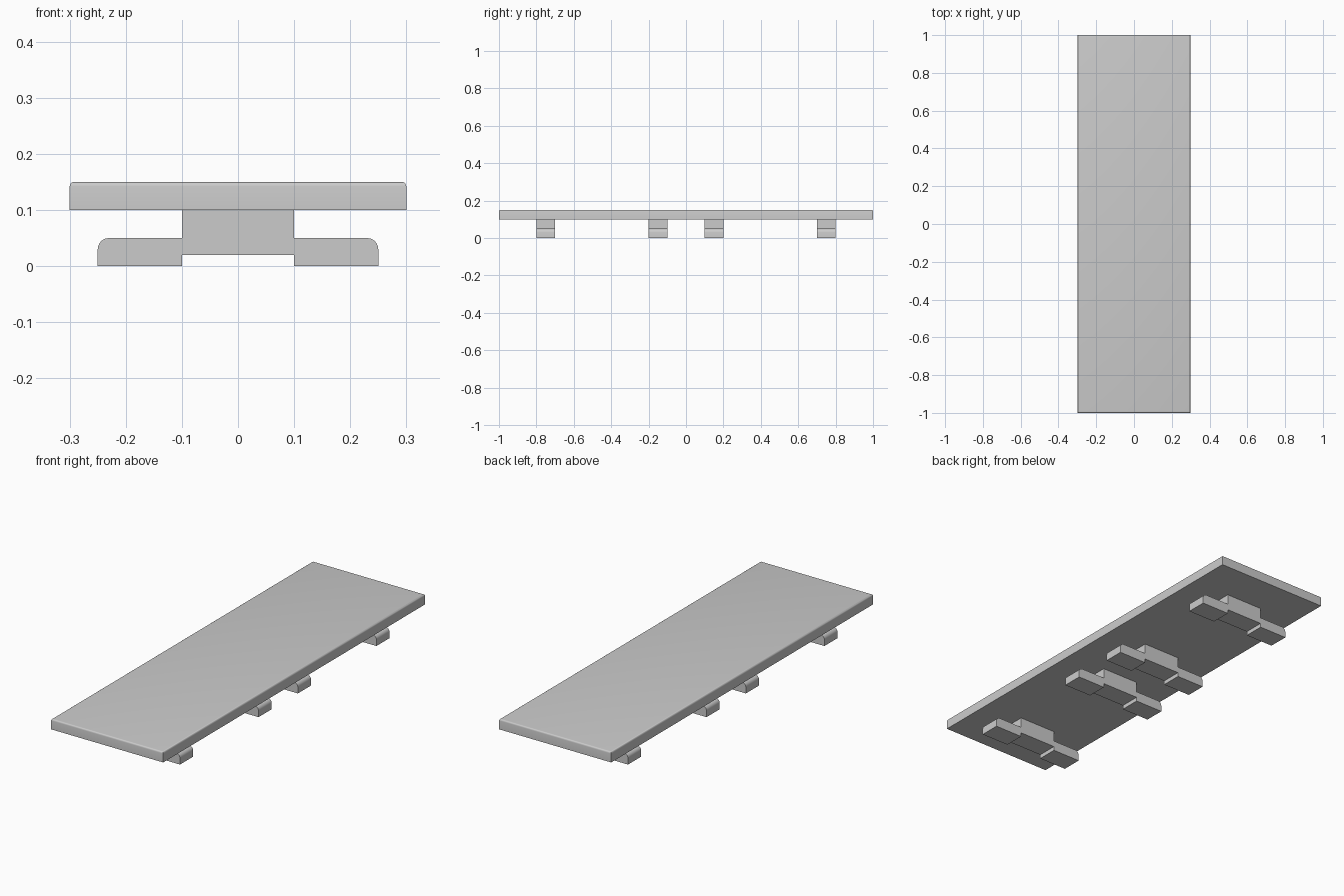
import bpy
import bmesh
from math import sin, cos, pi

cube = bpy.data.objects.get("Cube")
if cube:
    bpy.data.objects.remove(cube, do_unlink=True)

# Single plain grey
grey = bpy.data.materials.new("light grey")
grey.use_nodes = True
colour = (0.6, 0.6, 0.6, 1)
grey.diffuse_color = colour
grey.node_tree.nodes["Principled BSDF"].inputs["Base Color"].default_value = colour


def add_object(name, bm):
    bmesh.ops.recalc_face_normals(bm, faces=bm.faces)
    mesh = bpy.data.meshes.new(name)
    bm.to_mesh(mesh)
    bm.free()
    mesh.materials.append(grey)
    obj = bpy.data.objects.new(name, mesh)
    bpy.context.collection.objects.link(obj)
    bpy.ops.object.select_all(action='DESELECT')
    obj.select_set(True)
    bpy.context.view_layer.objects.active = obj
    bpy.ops.object.shade_smooth_by_angle(angle=pi / 6)
    return obj


# Deck: flat board with softened top edges
bm = bmesh.new()
bmesh.ops.create_cube(bm, size=1)
for v in bm.verts:
    v.co.x *= 0.6
    v.co.y *= 2
    v.co.z = 0.125 + v.co.z * 0.05
top_edges = [e for e in bm.edges if all(v.co.z > 0.14 for v in e.verts)]
bmesh.ops.bevel(bm, geom=top_edges, offset=0.008, segments=4, profile=0.5,
                affect='EDGES')
add_object("deck", bm)

# Bracket outline: central stem, rounded toes, recessed underside
RADIUS = 0.02
half = [(0.1, 0.02), (0.1, 0), (0.25, 0)]
for i in range(7):
    a = i * pi / 12
    half.append((0.25 - RADIUS + RADIUS * cos(a), 0.05 - RADIUS + RADIUS * sin(a)))
half += [(0.1, 0.05), (0.1, 0.1)]
outline = half + [(-x, z) for x, z in reversed(half)]

# Four brackets along the deck
names = ["front_bracket", "front_middle_bracket", "rear_middle_bracket", "rear_bracket"]
for name, y in zip(names, (-0.75, -0.15, 0.15, 0.75)):
    bm = bmesh.new()
    face = bm.faces.new([bm.verts.new((x, y - 0.05, z)) for x, z in outline])
    side = bmesh.ops.extrude_face_region(bm, geom=[face])["geom"]
    for v in side:
        if isinstance(v, bmesh.types.BMVert):
            v.co.y += 0.1
    add_object(name, bm)
